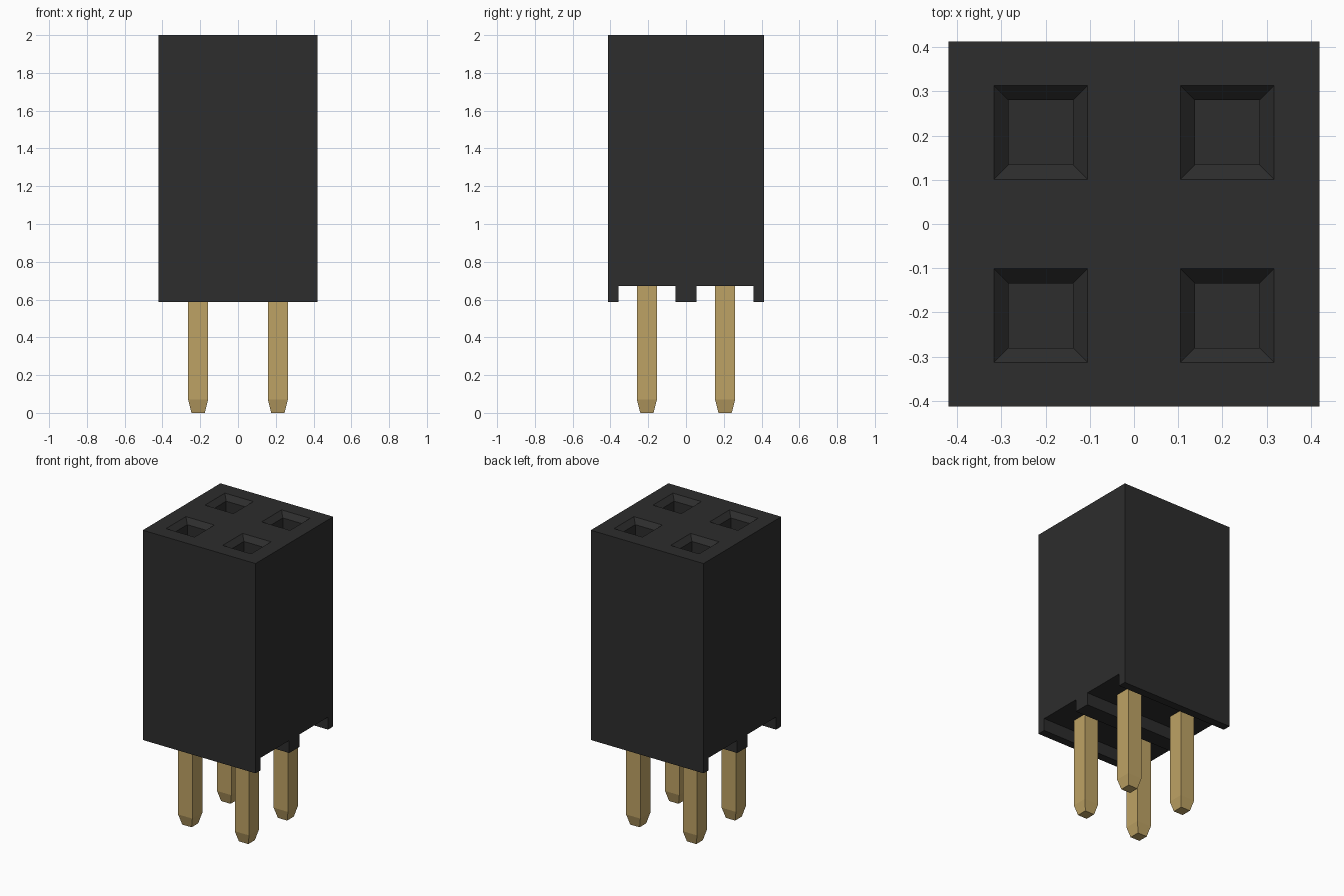
import bpy, bmesh

cube = bpy.data.objects.get("Cube")
if cube:
    bpy.data.objects.remove(cube, do_unlink=True)

HX, HY = 0.42, 0.413           # half width and depth of the housing
BOTTOM, SLOT_TOP, TOP = 0.588, 0.672, 2.0
PITCH_X, PITCH_Y = 0.211, 0.207
CENTRES = [(sx * PITCH_X, sy * PITCH_Y) for sx in (-1, 1) for sy in (-1, 1)]


def material(name, rgb):
    m = bpy.data.materials.new(name)
    m.use_nodes = True
    m.diffuse_color = (*rgb, 1)
    bsdf = m.node_tree.nodes["Principled BSDF"]
    bsdf.inputs["Base Color"].default_value = (*rgb, 1)
    bsdf.inputs["Roughness"].default_value = 0.6
    return m


def make_object(name, bm, mat):
    bmesh.ops.recalc_face_normals(bm, faces=bm.faces)
    mesh = bpy.data.meshes.new(name)
    bm.to_mesh(mesh)
    bm.free()
    mesh.materials.append(mat)
    ob = bpy.data.objects.new(name, mesh)
    bpy.context.collection.objects.link(ob)
    return ob


def square_column(bm, cx, cy, sections):
    """Closed square column through (z, half width) sections."""
    rings = [[bm.verts.new((cx + sx * h, cy + sy * h, z))
              for sx, sy in ((-1, -1), (1, -1), (1, 1), (-1, 1))]
             for z, h in sections]
    for a, b in zip(rings, rings[1:]):
        for i in range(4):
            j = (i + 1) % 4
            bm.faces.new((a[i], a[j], b[j], b[i]))
    bm.faces.new(rings[0][::-1])
    bm.faces.new(rings[-1])


black = material("black plastic", (0.026, 0.026, 0.026))
gold = material("gold metal", (0.515, 0.365, 0.130))

# Housing: side profile with two slots underneath, extruded across the width
half = [(0.055, BOTTOM), (0.055, SLOT_TOP), (0.358, SLOT_TOP),
        (0.358, BOTTOM), (HY, BOTTOM), (HY, TOP)]
profile = half + [(-y, z) for y, z in reversed(half)]
bm = bmesh.new()
face = bm.faces.new([bm.verts.new((-HX, y, z)) for y, z in profile])
ext = bmesh.ops.extrude_face_region(bm, geom=[face])
bmesh.ops.translate(bm, vec=(2 * HX, 0, 0),
                    verts=[v for v in ext["geom"] if isinstance(v, bmesh.types.BMVert)])
housing = make_object("housing", bm, black)

# Sockets: square holes with a chamfered mouth, cut into the top
bm = bmesh.new()
for cx, cy in CENTRES:
    square_column(bm, cx, cy, [(1.1, 0.073), (TOP - 0.033, 0.073),
                               (TOP, 0.106), (TOP + 0.05, 0.106)])
cutter = make_object("socket_cutter", bm, black)
cutter.hide_render = True
cut = housing.modifiers.new("sockets", "BOOLEAN")
cut.operation = "DIFFERENCE"
cut.solver = "EXACT"
cut.object = cutter
bpy.context.view_layer.objects.active = housing
bpy.ops.object.modifier_apply(modifier=cut.name)
bpy.data.objects.remove(cutter, do_unlink=True)

# Pins: square posts with tapered tips
for (cx, cy), name in zip(CENTRES, ("front_right", "back_right", "front_left", "back_left")):
    bm = bmesh.new()
    square_column(bm, cx, cy, [(0, 0.035), (0.07, 0.053), (SLOT_TOP + 0.02, 0.053)])
    make_object("pin_" + name, bm, gold)
